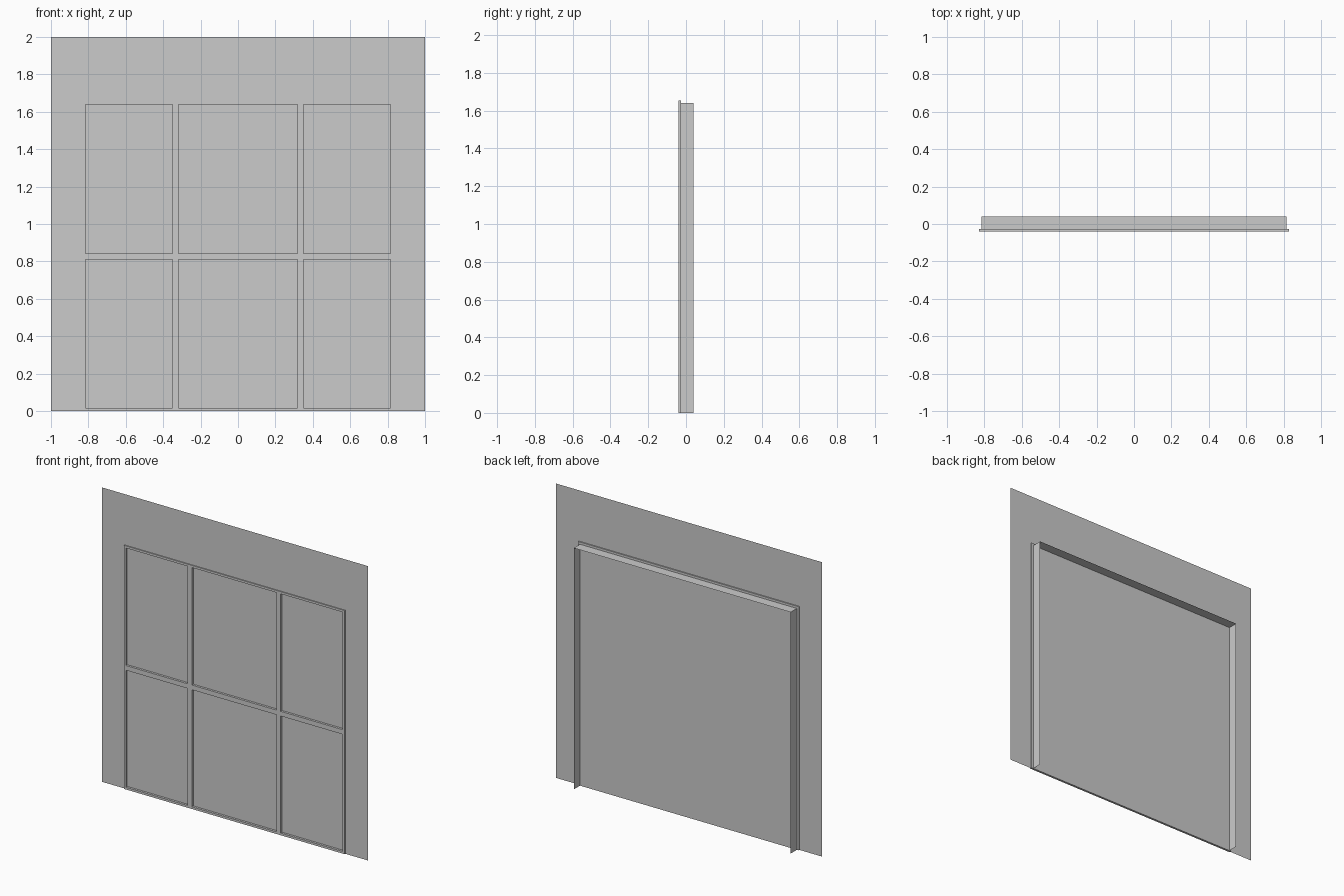
import bpy, bmesh

if "Cube" in bpy.data.objects:
    bpy.data.objects.remove(bpy.data.objects["Cube"])

W, H = 0.83, 1.655          # frame half width and height
T = 0.015                   # outer frame width
FRONT, BACK = -0.041, -0.026
WALL_Y, GLASS_Y, REVEAL_Y = -0.034, -0.027, 0.041


def finish(name, bm):
    mesh = bpy.data.meshes.new(name)
    bm.to_mesh(mesh)
    bm.free()
    obj = bpy.data.objects.new(name, mesh)
    bpy.context.collection.objects.link(obj)
    return obj


def quad(bm, pts):
    return bm.faces.new([bm.verts.new(p) for p in pts])


def rect(bm, x0, x1, z0, z1, y):
    return quad(bm, [(x0, y, z0), (x1, y, z0), (x1, y, z1), (x0, y, z1)])


# wall sheet around the window opening
bm = bmesh.new()
rect(bm, -1, -W, 0, H, WALL_Y)
rect(bm, W, 1, 0, H, WALL_Y)
rect(bm, -1, 1, H, 2, WALL_Y)
finish("wall", bm)

# window frame: a lattice whose odd cells are left open as panes
xs = [-W, -W + T, -0.35, -0.318, 0.318, 0.35, W - T, W]
zs = [0, T, 0.81, 0.842, H - T, H]
bm = bmesh.new()
for i in range(len(xs) - 1):
    for j in range(len(zs) - 1):
        if not (i % 2 and j % 2):
            rect(bm, xs[i], xs[i + 1], zs[j], zs[j + 1], FRONT)
bmesh.ops.remove_doubles(bm, verts=bm.verts[:], dist=1e-5)
frame = finish("window_frame", bm)
solid = frame.modifiers.new("depth", 'SOLIDIFY')
solid.thickness = BACK - FRONT
solid.offset = -1

# one glass sheet behind the bars
bm = bmesh.new()
rect(bm, -W + T, W - T, 0.01, H - T, BACK + 0.001)
finish("glass", bm)

# thin reveal running back from the frame: two sides and the top
x, z = W - T, H - T
bm = bmesh.new()
path = [(-x, 0), (-x, z), (x, z), (x, 0)]
for (xa, za), (xb, zb) in zip(path, path[1:]):
    quad(bm, [(xa, BACK, za), (xb, BACK, zb), (xb, REVEAL_Y, zb), (xa, REVEAL_Y, za)])
bmesh.ops.remove_doubles(bm, verts=bm.verts[:], dist=1e-5)
finish("reveal", bm)
